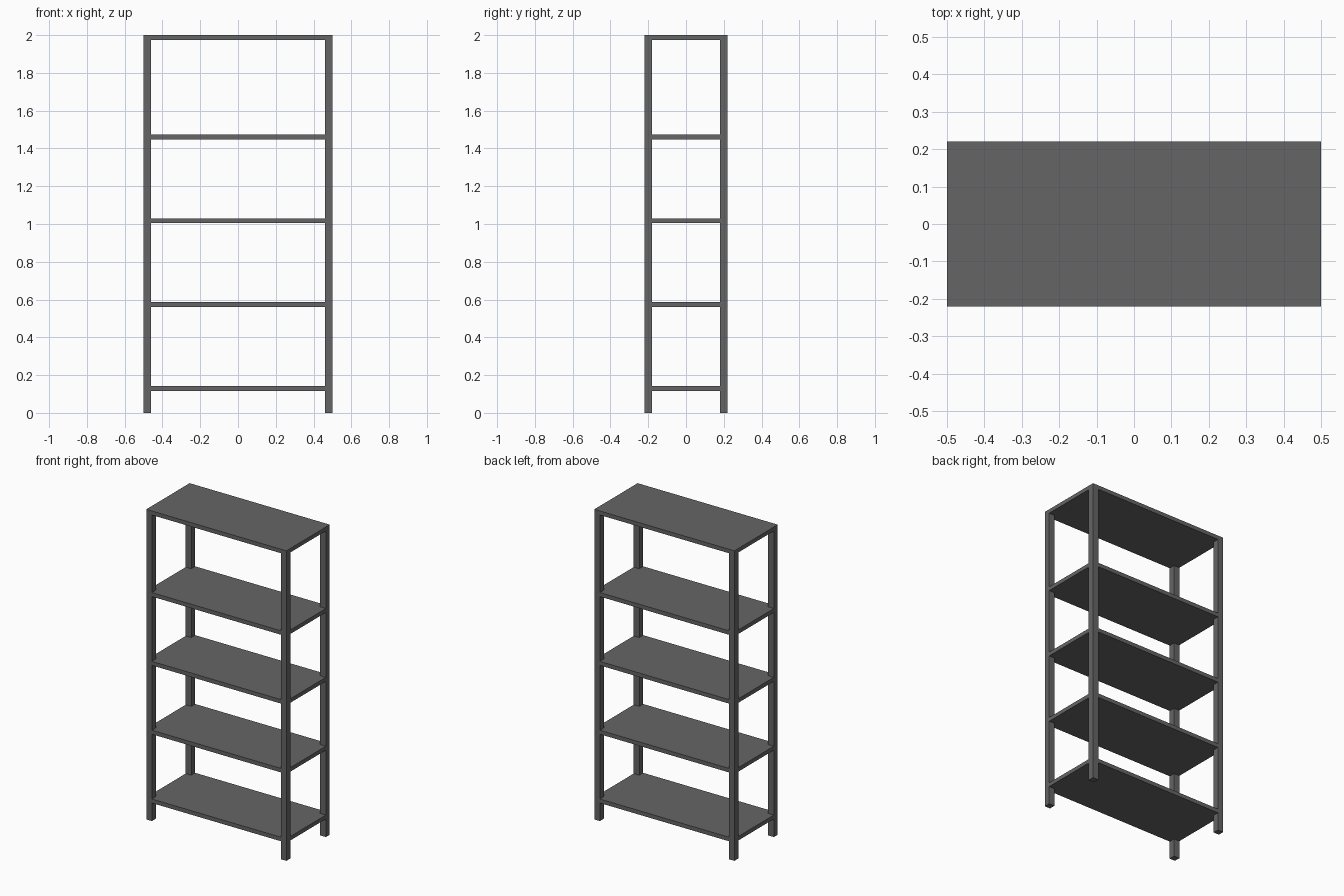
import bpy, bmesh

if "Cube" in bpy.data.objects:
    bpy.data.objects.remove(bpy.data.objects["Cube"])

W, D = 0.5, 0.221       # half width, half depth
P = 0.04                # post thickness
T = 0.026               # shelf thickness
TOP = 2.0

dark = bpy.data.materials.new("dark_grey")
dark.diffuse_color = (0.13, 0.13, 0.13, 1)
dark.use_nodes = True
dark.node_tree.nodes["Principled BSDF"].inputs["Base Color"].default_value = dark.diffuse_color


def prism(name, outline, z0, z1):
    """Extrude a flat outline from z0 up to z1."""
    bm = bmesh.new()
    face = bm.faces.new([bm.verts.new((x, y, z0)) for x, y in outline])
    ext = bmesh.ops.extrude_face_region(bm, geom=[face])
    verts = [g for g in ext["geom"] if isinstance(g, bmesh.types.BMVert)]
    bmesh.ops.translate(bm, verts=verts, vec=(0, 0, z1 - z0))
    bmesh.ops.recalc_face_normals(bm, faces=bm.faces[:])
    me = bpy.data.meshes.new(name)
    bm.to_mesh(me)
    bm.free()
    me.materials.append(dark)
    ob = bpy.data.objects.new(name, me)
    bpy.context.collection.objects.link(ob)
    return ob


def rect(x0, y0, x1, y1):
    return [(x0, y0), (x1, y0), (x1, y1), (x0, y1)]


# Four square corner posts, ending under the top panel
for side, sx in (("left", -1), ("right", 1)):
    for end, sy in (("front", -1), ("back", 1)):
        prism(f"{end}_{side}_post",
              rect(sx * W, sy * D, sx * (W - P), sy * (D - P)), 0, TOP - T)

# Shelves flush with the posts, corners notched around them
w, d = W - P, D - P
notched = [(-w, -D), (w, -D), (w, -d), (W, -d), (W, d), (w, d),
           (w, D), (-w, D), (-w, d), (-W, d), (-W, -d), (-w, -d)]
for i in range(4):
    z = 0.116 + i * 0.444
    prism(f"shelf_{i + 1}", notched, z, z + T)

# Full-size top panel
prism("top_panel", rect(-W, -D, W, D), TOP - T, TOP)
